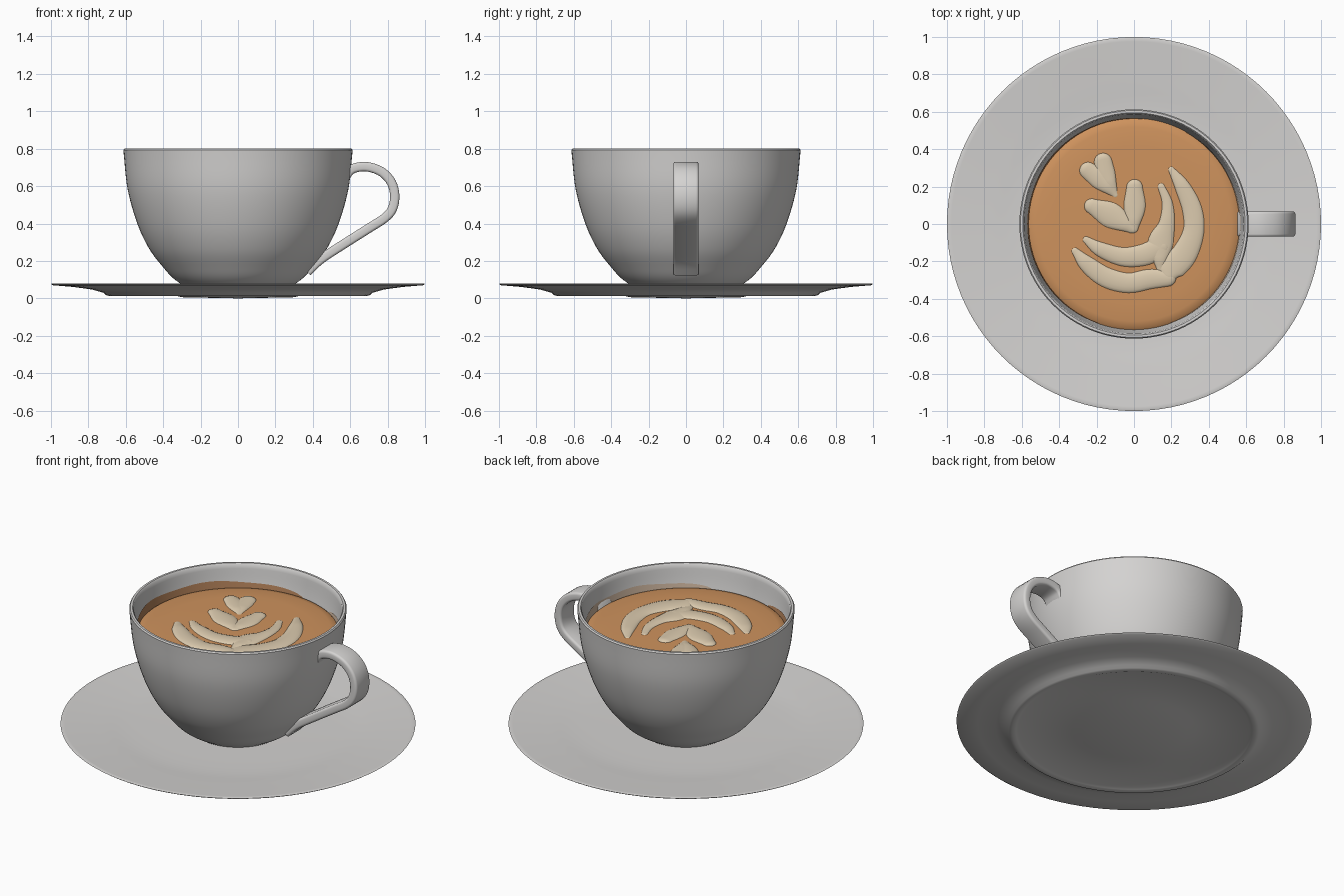
import bpy
import bmesh
from math import sin, cos, pi, radians, sqrt
from mathutils import Vector

if "Cube" in bpy.data.objects:
    bpy.data.objects.remove(bpy.data.objects["Cube"], do_unlink=True)


def material(name, rgb):
    mat = bpy.data.materials.new(name)
    mat.use_nodes = True
    mat.diffuse_color = (*rgb, 1)
    mat.node_tree.nodes["Principled BSDF"].inputs["Base Color"].default_value = (*rgb, 1)
    return mat


PORCELAIN = material("porcelain", (0.66, 0.65, 0.64))
COFFEE = material("coffee", (0.62, 0.29, 0.11))
FOAM = material("milk_foam", (0.72, 0.60, 0.43))
STAIN = material("coffee_stain", (0.45, 0.22, 0.10))
PALE_STAIN = material("pale_stain", (0.62, 0.47, 0.35))


def smooth_path(points, steps=6):
    """Catmull-Rom curve through points of any dimension."""
    pts = [Vector(p) for p in points]
    pts = [pts[0] * 2 - pts[1]] + pts + [pts[-1] * 2 - pts[-2]]
    out = []
    for a, b, c, d in zip(pts, pts[1:], pts[2:], pts[3:]):
        for k in range(steps):
            t = k / steps
            out.append(0.5 * (2 * b + (c - a) * t + (2 * a - 5 * b + 4 * c - d) * t ** 2
                              + (3 * b - a - 3 * c + d) * t ** 3))
    return out + [pts[-2]]


def grid_mesh(name, rows, mat, close_rows=False, close_cols=False, caps=False, face_up=False):
    """Skin a grid of points into a smooth shaded object."""
    bm = bmesh.new()
    verts = [[bm.verts.new(p) for p in row] for row in rows]
    n, m = len(verts), len(verts[0])
    for i in range(n if close_rows else n - 1):
        for j in range(m if close_cols else m - 1):
            a, b = verts[i], verts[(i + 1) % n]
            k = (j + 1) % m
            bm.faces.new((a[j], a[k], b[k], b[j]))
    if caps:
        bm.faces.new(verts[0])
        bm.faces.new(verts[-1])
    bmesh.ops.remove_doubles(bm, verts=bm.verts[:], dist=0.00005)
    bmesh.ops.recalc_face_normals(bm, faces=bm.faces[:])
    if face_up and sum(f.normal.z * f.calc_area() for f in bm.faces) < 0:
        bmesh.ops.reverse_faces(bm, faces=bm.faces[:])
    mesh = bpy.data.meshes.new(name)
    bm.to_mesh(mesh)
    bm.free()
    mesh.materials.append(mat)
    mesh.shade_smooth()
    mesh.set_sharp_from_angle(angle=radians(40))
    obj = bpy.data.objects.new(name, mesh)
    bpy.context.collection.objects.link(obj)
    return obj


def lathe(name, profile, mat, segments=96, face_up=False):
    rows = [[(r * cos(2 * pi * s / segments), r * sin(2 * pi * s / segments), z)
             for r, z in profile] for s in range(segments)]
    return grid_mesh(name, rows, mat, close_rows=True, face_up=face_up)


# Saucer: dished top, thin rim, raised foot ring underneath
saucer_top = smooth_path([(0, .046), (.35, .046), (.6, .05), (.76, .062), (.9, .073), (.99, .08)])
saucer_under = [(1, .077), (.99, .07), (.88, .061), (.78, .047), (.72, .03), (.705, .017),
                (.685, .012), (.665, .016), (.65, .022), (.35, .018), (.3, .006), (0, 0)]
lathe("saucer", saucer_top + saucer_under, PORCELAIN)

# Cup: rounded bowl with an open wall
outer = smooth_path([(.26, .05), (.34, .102), (.4, .166), (.473, .262), (.537, .396),
                     (.59, .583), (.613, .792)])
inner = smooth_path([(.587, .792), (.565, .65), (.51, .42), (.4, .22), (.25, .11), (0, .09)])
lathe("cup", [(0, .045), (.25, .045)] + outer + [(.607, .8), (.594, .8)] + inner, PORCELAIN)

# Coffee surface
lathe("coffee_surface", [(0, .674), (.42, .673), (.52, .669), (.555, .662), (.572, .648)],
      COFFEE, face_up=True)


# Stains creeping up the inside wall
def wall_stain(name, start, end, height, mat):
    rows = []
    for i in range(41):
        t = i / 40
        a = radians(start + (end - start) * t)
        top = .662 + height * sqrt(sin(pi * t) + 1e-6) * (.9 + .1 * sin(23 * t))
        rows.append([(r * cos(a), r * sin(a), z)
                     for z in (.64, top) for r in [.584 - .15 * (.792 - z)]])
    obj = grid_mesh(name, rows, mat)
    mesh = obj.data
    if mesh.polygons[20].normal.dot(mesh.polygons[20].center.xy.to_3d()) > 0:
        mesh.flip_normals()


wall_stain("dark_wall_stain", 85, 250, .045, STAIN)
wall_stain("pale_wall_stain", -70, 60, .04, PALE_STAIN)


# Handle: rounded strap swept along a hooked path
def strap_handle():
    path = smooth_path([(.57, .64), (.597, .682), (.64, .701), (.7, .702), (.77, .675),
                        (.82, .62), (.838, .55), (.826, .48), (.785, .43), (.7, .375),
                        (.55, .28), (.44, .207), (.37, .14)], 4)
    half_w, half_t, bevel = .068, .025, .014
    section = []
    for corner, (sy, st) in enumerate([(1, 1), (-1, 1), (-1, -1), (1, -1)]):
        for k in range(4):
            a = pi / 2 * (corner + k / 3)
            section.append((sy * (half_w - bevel) + bevel * cos(a),
                            st * (half_t - bevel) + bevel * sin(a)))
    rows = []
    for i, p in enumerate(path):
        d = (path[min(i + 1, len(path) - 1)] - path[max(i - 1, 0)]).normalized()
        rows.append([(p.x - d.y * t, y, p.y + d.x * t) for y, t in section])
    grid_mesh("handle", rows, PORCELAIN, close_cols=True, caps=True)


strap_handle()


# Milk art: domed strokes given as (x, y, half width)
def foam_stroke(name, points, height=.016, base=.67):
    path = smooth_path(points)
    dirs = [(path[min(i + 1, len(path) - 1)] - path[max(i - 1, 0)]).xy.normalized()
            for i in range(len(path))]
    stations = [(p.xy, d, p.z) for p, d in zip(path, dirs)]

    def cap(station, sign):
        p, d, w = station
        return [(p + d * sign * w * sin(a), d, w * cos(a) + .0002)
                for a in (pi / 2 * k / 5 for k in range(1, 6))]

    stations = cap(stations[0], -1)[::-1] + stations + cap(stations[-1], 1)
    rows = []
    for p, d, w in stations:
        side = Vector((-d.y, d.x))
        row = []
        for k in range(9):
            a = pi * k / 8
            q = p + side * w * cos(a)
            row.append((q.x, q.y, base + height * min(1, w / .04) * sin(a)))
        rows.append(row)
    grid_mesh(name, rows, FOAM, face_up=True)


strokes = {
    "small_heart_left": [(-.245, .285, .047), (-.17, .23, .055), (-.1, .155, .015)],
    "small_heart_right": [(-.165, .33, .05), (-.145, .25, .05), (-.1, .155, .015)],
    "large_heart_left": [(-.225, .095, .042), (-.12, .045, .07), (-.015, -.02, .03)],
    "large_heart_right": [(.003, .195, .045), (.003, .09, .06), (-.005, -.02, .03)],
    "inner_leaf_right": [(.145, .2, .02), (.178, .11, .03), (.175, 0, .045),
                         (.14, -.11, .07), (.14, -.24, .02)],
    "inner_leaf_left": [(-.255, -.085, .02), (-.18, -.135, .04), (-.06, -.175, .052),
                        (.05, -.165, .06), (.13, -.13, .06)],
    "outer_leaf_right": [(.2, .29, .018), (.258, .2, .042), (.31, .08, .054),
                         (.318, -.04, .058), (.27, -.16, .07), (.2, -.24, .07),
                         (.18, -.3, .03)],
    "outer_leaf_left": [(-.315, -.145, .02), (-.25, -.215, .045), (-.15, -.285, .055),
                        (-.03, -.315, .055), (.08, -.295, .055), (.18, -.29, .045)],
}
for part, points in strokes.items():
    foam_stroke("foam_" + part, points)
